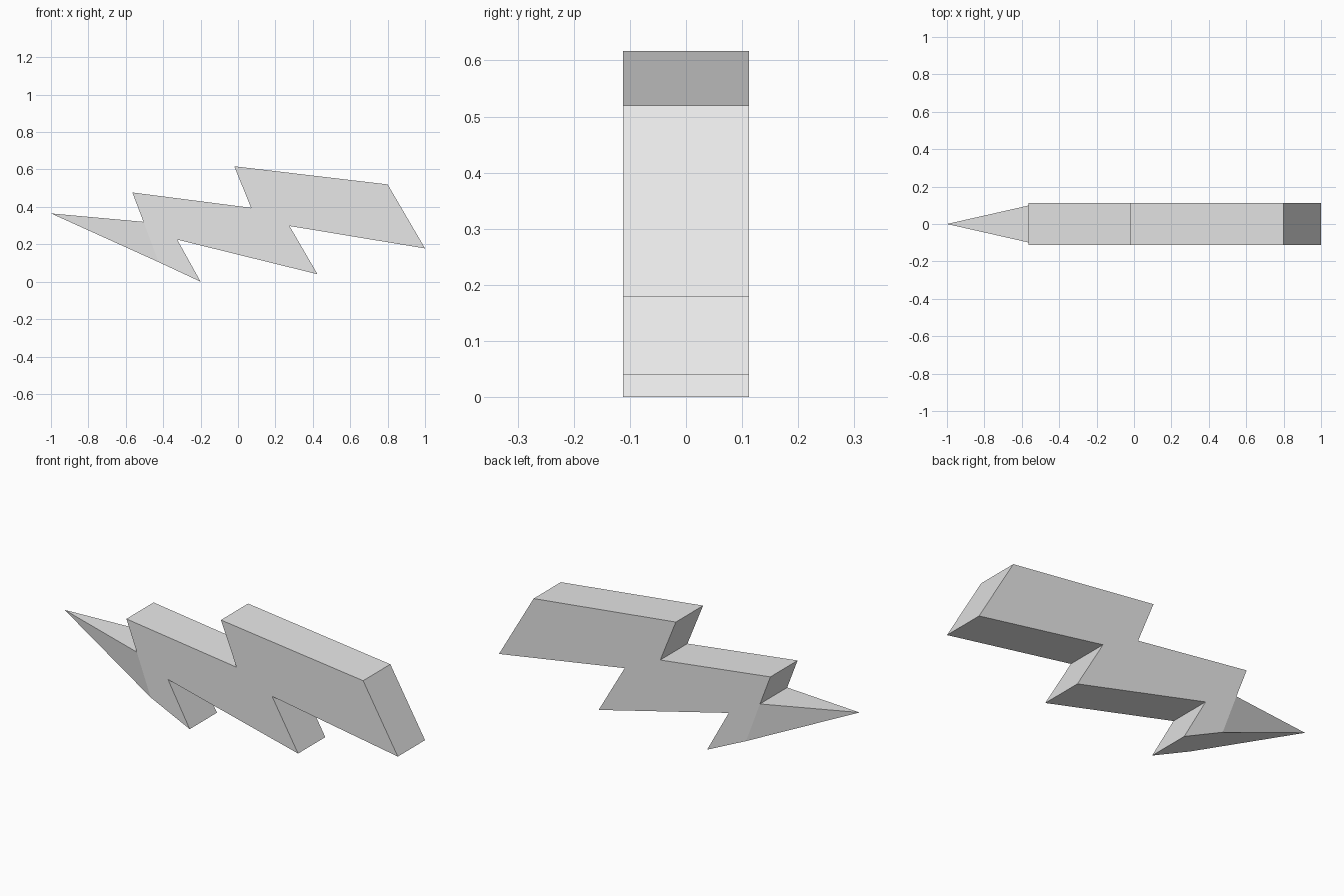
import bpy
import bmesh

cube = bpy.data.objects.get("Cube")
if cube:
    bpy.data.objects.remove(cube, do_unlink=True)

HALF_DEPTH = 0.112
TIP = (-1.0, 0.0, 0.365)

# Zigzag outline (x, z), from the lower to the upper corner of the tip's base
OUTLINE = [
    (-0.425, 0.105), (-0.2, 0.0), (-0.325, 0.225), (0.425, 0.04),
    (0.275, 0.298), (1.0, 0.178), (0.8, 0.52), (-0.02, 0.617),
    (0.07, 0.395), (-0.565, 0.477), (-0.505, 0.32),
]

grey = bpy.data.materials.new("light_grey")
grey.use_nodes = True
colour = (0.8, 0.8, 0.8, 1.0)
grey.diffuse_color = colour
for node in grey.node_tree.nodes:
    if node.type == 'BSDF_PRINCIPLED':
        node.inputs["Base Color"].default_value = colour

bm = bmesh.new()
front = [bm.verts.new((x, -HALF_DEPTH, z)) for x, z in OUTLINE]
back = [bm.verts.new((x, HALF_DEPTH, z)) for x, z in OUTLINE]

# Flat zigzag sides and the rim between them
bm.faces.new(front)
bm.faces.new(back[::-1])
for i in range(len(OUTLINE) - 1):
    bm.faces.new((front[i], back[i], back[i + 1], front[i + 1]))

# Pointed tip closing the open end of the rim
tip = bm.verts.new(TIP)
base = [front[0], front[-1], back[-1], back[0]]
for i in range(4):
    bm.faces.new((base[i], base[(i + 1) % 4], tip))

bmesh.ops.recalc_face_normals(bm, faces=bm.faces[:])
mesh = bpy.data.meshes.new("lightning_bolt")
bm.to_mesh(mesh)
bm.free()
mesh.materials.append(grey)
bolt = bpy.data.objects.new("lightning_bolt", mesh)
bpy.context.scene.collection.objects.link(bolt)
